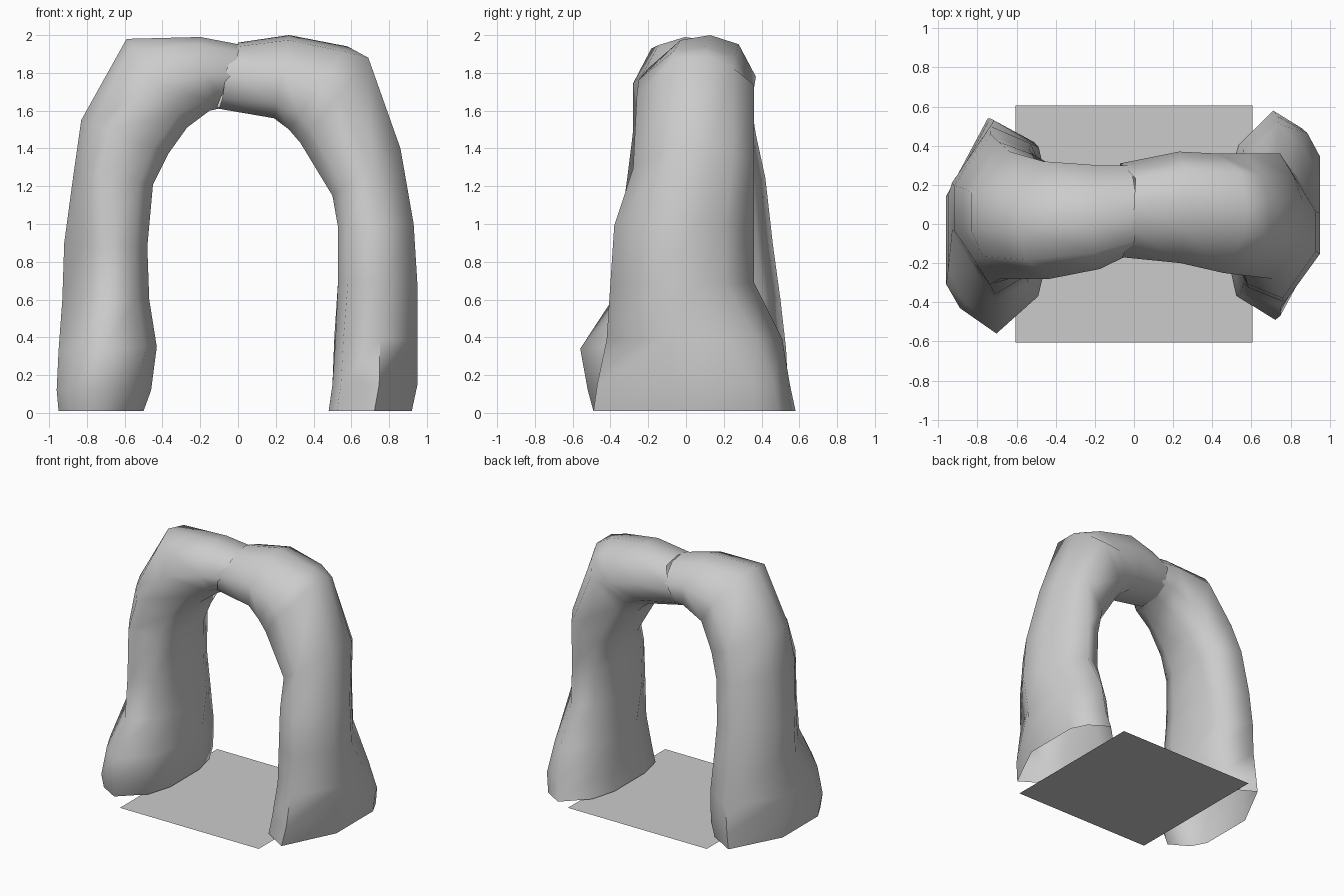
import bpy, bmesh, math

cube = bpy.data.objects.get("Cube")
if cube:
    bpy.data.objects.remove(cube)

stone = bpy.data.materials.new("stone_grey")
stone.use_nodes = True
colour = (0.6, 0.6, 0.6, 1)
stone.diffuse_color = colour
stone.node_tree.nodes["Principled BSDF"].inputs["Base Color"].default_value = colour

# Cross-sections as (outward, sideways) fractions of the half widths
FOOT = [(1, -.25), (1, .6), (.72, .83), (.05, 1), (-.75, .67),
        (-1, .3), (-1, -.4), (-.8, -.77), (.1, -1)]
ANKLE = [(1, -.3), (1, .4), (.65, .72), (.05, 1), (-.77, .65),
         (-1, .2), (-.97, -.35), (-.78, -.75), (.1, -1)]
LEG = [(1, -.35), (1, .2), (.55, .6), (.05, 1), (-.7, .8),
       (-1, .4), (-1, -.5), (-.75, -.8), (.15, -1)]
SHOULDER = [(1, -.35), (1, .25), (.75, .65), (.37, 1), (-.65, .83),
            (-1, .4), (-1, -.45), (-.7, -.82), (.15, -1)]
SPAN = [(.88, -.4), (1, .15), (.78, .68), (0, 1), (-.7, .75),
        (-1, .35), (-1, -.4), (-.65, -.85), (.2, -1)]


def add_object(name, bm):
    mesh = bpy.data.meshes.new(name)
    bm.to_mesh(mesh)
    bm.free()
    mesh.materials.append(stone)
    obj = bpy.data.objects.new(name, mesh)
    bpy.context.collection.objects.link(obj)
    return obj


def arch_half(name, side, sections, seam):
    """Open tube; each section is shape, outer x, outer z, inner x, inner z, y min, y max."""
    bm = bmesh.new()
    rings = []
    for shape, ox, oz, ix, iz, y0, y1 in sections:
        ring = []
        for u, v in shape:
            x = (ox + ix) / 2 + u * (ox - ix) / 2
            z = (oz + iz) / 2 + u * (oz - iz) / 2
            y = (y0 + y1) / 2 + side * v * (y1 - y0) / 2
            ring.append(bm.verts.new((side * x, y, z)))
        rings.append(ring)
    # Ragged edge where the halves meet
    for vert, shift in zip(rings[-1], seam):
        vert.co.x += shift
    for a, b in zip(rings, rings[1:]):
        for i in range(len(a)):
            j = (i + 1) % len(a)
            bm.faces.new((a[i], a[j], b[j], b[i]))
    bmesh.ops.recalc_face_normals(bm, faces=bm.faces)
    # Open tubes: make sure the faces look outward
    bm.normal_update()
    outward = sum(f.normal.y * (f.calc_center_median().y - 0.04) for f in bm.faces)
    if outward < 0:
        bmesh.ops.reverse_faces(bm, faces=bm.faces)
    obj = add_object(name, bm)
    bpy.ops.object.select_all(action="DESELECT")
    obj.select_set(True)
    bpy.context.view_layer.objects.active = obj
    bpy.ops.object.shade_smooth_by_angle(angle=math.radians(85))


# Right half, with its foot bulging forward and a chipped seam edge
arch_half("right_arch_half", -1, [
    (FOOT, .95, .01, .50, .01, -.49, .54),
    (FOOT, .96, .12, .46, .12, -.52, .54),
    (ANKLE, .95, .33, .43, .35, -.56, .53),
    (LEG, .93, .60, .47, .60, -.39, .50),
    (LEG, .92, .90, .48, .88, -.36, .46),
    (SHOULDER, .87, 1.27, .45, 1.21, -.31, .42),
    (SHOULDER, .83, 1.55, .37, 1.37, -.28, .37),
    (SPAN, .59, 1.98, .27, 1.51, -.28, .32),
    (SPAN, .20, 1.99, .15, 1.60, -.23, .30),
    (SPAN, .00, 1.95, .06, 1.62, -.16, .30),
], [.01, .01, .01, 0, -.04, -.05, 0, 0, .01])

# Left half, with its foot spreading backward
arch_half("left_arch_half", 1, [
    (FOOT, .92, .01, .48, .01, -.49, .58),
    (FOOT, .95, .15, .50, .15, -.47, .55),
    (ANKLE, .95, .38, .51, .40, -.42, .51),
    (LEG, .95, .68, .53, .70, -.40, .36),
    (LEG, .93, 1.00, .53, .98, -.38, .36),
    (SHOULDER, .86, 1.40, .50, 1.15, -.28, .36),
    (SHOULDER, .69, 1.88, .33, 1.43, -.26, .36),
    (SPAN, .58, 1.94, .27, 1.50, -.25, .36),
    (SPAN, .27, 2.00, .19, 1.56, -.20, .37),
    (SPAN, .00, 1.96, -.10, 1.61, -.17, .31),
], [0, 0, .02, -.02, 0, .01, 0, 0, -.02])

# Flat ground slab between the feet
bm = bmesh.new()
bmesh.ops.create_grid(bm, x_segments=1, y_segments=1, size=0.605)
add_object("ground_slab", bm)
